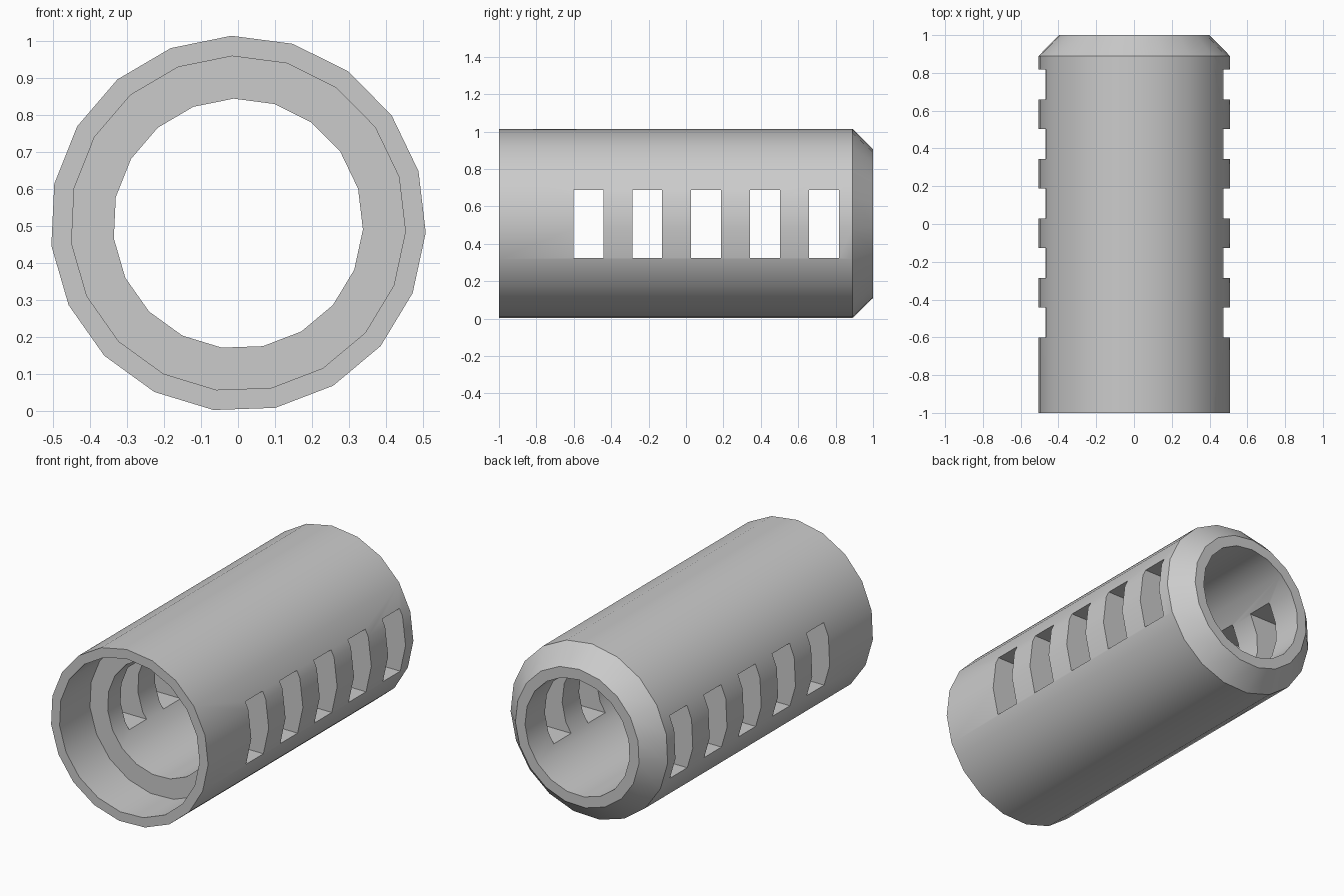
import bpy, bmesh, math
from mathutils import Vector

cube = bpy.data.objects.get("Cube")
if cube:
    bpy.data.objects.remove(cube, do_unlink=True)

SIDES = 19
AXIS_Z = 0.507
TWIST = math.radians(2)

# Plain grey for the whole tube
grey = bpy.data.materials.new("grey")
grey.use_nodes = True
colour = (0.6, 0.6, 0.6, 1)
grey.diffuse_color = colour
grey.node_tree.nodes["Principled BSDF"].inputs["Base Color"].default_value = colour


def make_object(name, bm):
    bmesh.ops.recalc_face_normals(bm, faces=bm.faces)
    mesh = bpy.data.meshes.new(name)
    bm.to_mesh(mesh)
    bm.free()
    mesh.materials.append(grey)
    obj = bpy.data.objects.new(name, mesh)
    bpy.context.collection.objects.link(obj)
    return obj


def lathe(name, profile):
    """Closed ring of (radius, y) points turned about the y axis."""
    bm = bmesh.new()
    rings = []
    for i in range(SIDES):
        a = 2 * math.pi * i / SIDES - TWIST
        rings.append([bm.verts.new((r * math.sin(a), y, AXIS_Z + r * math.cos(a)))
                      for r, y in profile])
    n = len(profile)
    for i in range(SIDES):
        a, b = rings[i], rings[(i + 1) % SIDES]
        for j in range(n):
            k = (j + 1) % n
            bm.faces.new((a[j], b[j], b[k], a[k]))
    return make_object(name, bm)


# Tube: counterbored front, chamfered back
tube = lathe("vented_tube", [
    (0.508, -1), (0.508, 0.89), (0.4, 1), (0.338, 1),
    (0.338, -0.72), (0.453, -0.72), (0.453, -1)])

# Cutter: five bars that open windows through both sides
bm = bmesh.new()
for i in range(5):
    bar = bmesh.ops.create_cube(bm, size=1)["verts"]
    bmesh.ops.scale(bm, vec=(1.4, 0.16, 0.364), verts=bar)
    bmesh.ops.translate(bm, vec=Vector((0, -0.522 + 0.315 * i, AXIS_Z)), verts=bar)
cutter = make_object("window_cutter", bm)
cutter.hide_render = True

cut = tube.modifiers.new("windows", "BOOLEAN")
cut.operation = "DIFFERENCE"
cut.solver = "EXACT"
cut.object = cutter

bpy.ops.object.select_all(action="DESELECT")
tube.select_set(True)
bpy.context.view_layer.objects.active = tube
bpy.ops.object.modifier_apply(modifier=cut.name)
bpy.data.objects.remove(cutter, do_unlink=True)
bpy.ops.object.shade_smooth_by_angle(angle=math.radians(30))
